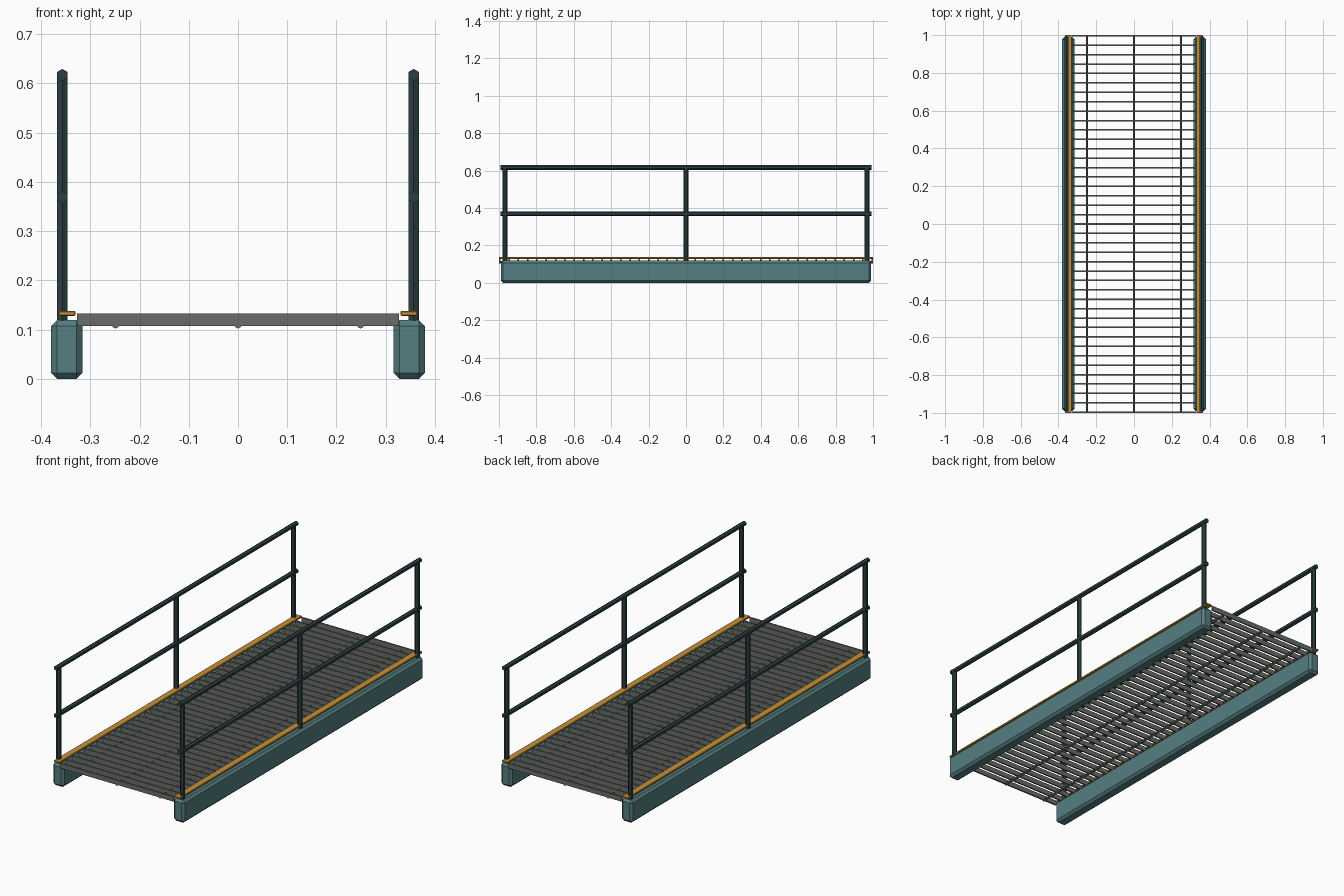
import bpy
from math import pi

if "Cube" in bpy.data.objects:
    bpy.data.objects.remove(bpy.data.objects["Cube"])


def material(name, rgb):
    m = bpy.data.materials.new(name)
    m.diffuse_color = (*rgb, 1)
    m.use_nodes = True
    m.node_tree.nodes["Principled BSDF"].inputs["Base Color"].default_value = m.diffuse_color
    return m


TEAL = material("teal_paint", (0.09, 0.21, 0.22))
DARK = material("dark_rail_paint", (0.025, 0.05, 0.055))
AMBER = material("amber_paint", (0.58, 0.28, 0.04))
STEEL = material("grating_steel", (0.14, 0.15, 0.14))


def box(name, loc, size, mat, bevel=0):
    bpy.ops.mesh.primitive_cube_add(size=1, location=loc)
    o = bpy.context.object
    o.name = name
    o.scale = size
    bpy.ops.object.transform_apply(location=False, rotation=False, scale=True)
    if bevel:
        b = o.modifiers.new("bevel", 'BEVEL')
        b.width = bevel
        b.segments = 1
    o.data.materials.append(mat)
    return o


def hex_bar(name, loc, radius, length, mat, along_y=False):
    rot = (pi / 2, 0, 0) if along_y else (0, 0, 0)
    bpy.ops.mesh.primitive_cylinder_add(vertices=6, radius=radius, depth=length,
                                        location=loc, rotation=rot)
    o = bpy.context.object
    o.name = name
    o.data.materials.append(mat)
    return o


for side, s in (("left", -1), ("right", 1)):
    # Main side beam and the edge strip above it
    box(f"{side}_beam", (s * 0.348, 0, 0.0595), (0.064, 1.98, 0.119), TEAL, 0.012)
    box(f"{side}_edge_strip", (s * 0.3475, 0, 0.133), (0.035, 2.0, 0.01), AMBER, 0.002)
    # Railing: three posts, a top rail and a middle rail
    for i, y in enumerate((-0.968, 0, 0.968)):
        hex_bar(f"{side}_post_{i + 1}", (s * 0.357, y, 0.368), 0.0125, 0.5, DARK)
    hex_bar(f"{side}_top_rail", (s * 0.357, 0, 0.617), 0.0125, 1.985, DARK, True)
    hex_bar(f"{side}_middle_rail", (s * 0.357, 0, 0.369), 0.0125, 1.985, DARK, True)

# Grating: one slat repeated along the walkway
slat = box("grating_slats", (0, -0.996, 0.12), (0.654, 0.008, 0.025), STEEL)
arr = slat.modifiers.new("repeat", 'ARRAY')
arr.count = 41
arr.use_relative_offset = False
arr.use_constant_offset = True
arr.constant_offset_displace = (0, 1.992 / 40, 0)

# Rods running under the slats
for i, x in enumerate((-0.249, 0, 0.249)):
    hex_bar(f"grating_rod_{i + 1}", (x, 0, 0.109), 0.007, 2.0, STEEL, True)
